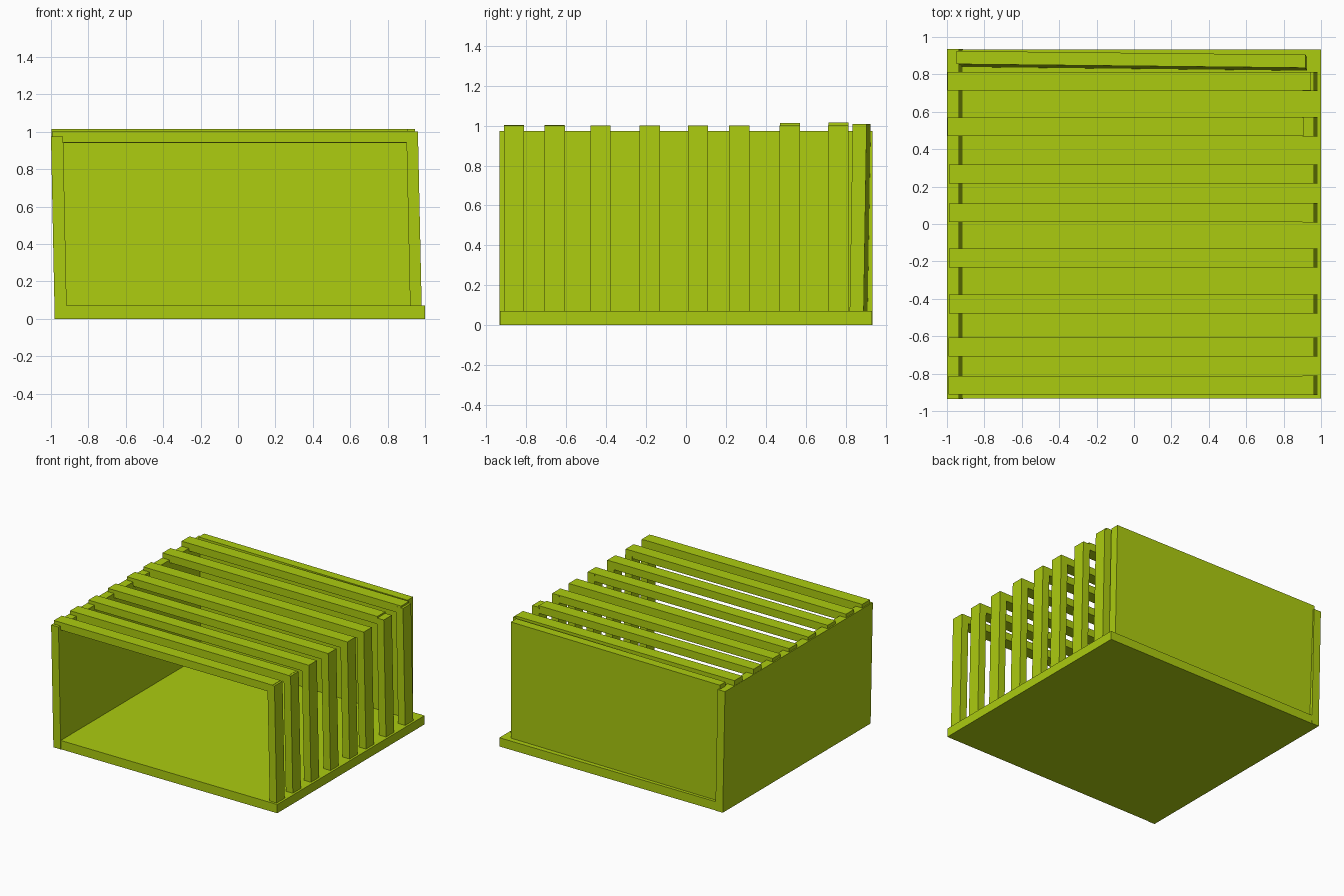
import bpy, bmesh

if "Cube" in bpy.data.objects:
    bpy.data.objects.remove(bpy.data.objects["Cube"])

mat = bpy.data.materials.new("lime_paint")
mat.diffuse_color = (0.41, 0.60, 0.005, 1.0)
mat.use_nodes = True
mat.node_tree.nodes["Principled BSDF"].inputs["Base Color"].default_value = mat.diffuse_color


def box(name, x, y, z, lean_x=0.0, lean_y=0.0, skew=0.0):
    """Box from ranges; the top shifts by lean_x / lean_y, the right end by skew in y."""
    bm = bmesh.new()
    bmesh.ops.create_cube(bm, size=1.0)
    for v in bm.verts:
        right, back, top = (c > 0 for c in v.co)
        v.co = (x[right] + lean_x * top,
                y[back] + lean_y * top + skew * right,
                z[top])
    mesh = bpy.data.meshes.new(name)
    bm.to_mesh(mesh)
    bm.free()
    mesh.materials.append(mat)
    obj = bpy.data.objects.new(name, mesh)
    bpy.context.collection.objects.link(obj)
    return obj


# Floor board and solid left wall leaning slightly outward
box("floor", (-0.95, 1.0), (-0.932, 0.932), (0.0, 0.07))
box("left_wall", (-0.98, -0.915), (-0.935, 0.935), (0.0, 0.974), lean_x=-0.02)

# Back wall, slightly twisted and leaning back
box("back_wall", (-0.94, 0.925), (0.84, 0.91), (0.07, 1.008),
    lean_x=-0.008, lean_y=0.015, skew=-0.02)

# Eight slat frames: (y centre, roof lift, roof right end)
frames = [(-0.862, 0.002, 0.945), (-0.658, 0.002, 0.945), (-0.428, 0.0, 0.905),
          (-0.182, 0.0, 0.905), (0.06, 0.0, 0.905), (0.267, 0.0, 0.905),
          (0.52, 0.013, 0.905), (0.763, 0.014, 0.945)]
for i, (y, lift, end) in enumerate(frames, 1):
    box(f"side_slat_{i}", (0.92, 0.982), (y - 0.051, y + 0.051), (0.07, 1.001), lean_x=-0.02)
    box(f"roof_slat_{i}", (-0.99 - lift * 0.6, end), (y - 0.05, y + 0.05),
        (0.94 + lift, 1.001 + lift))
